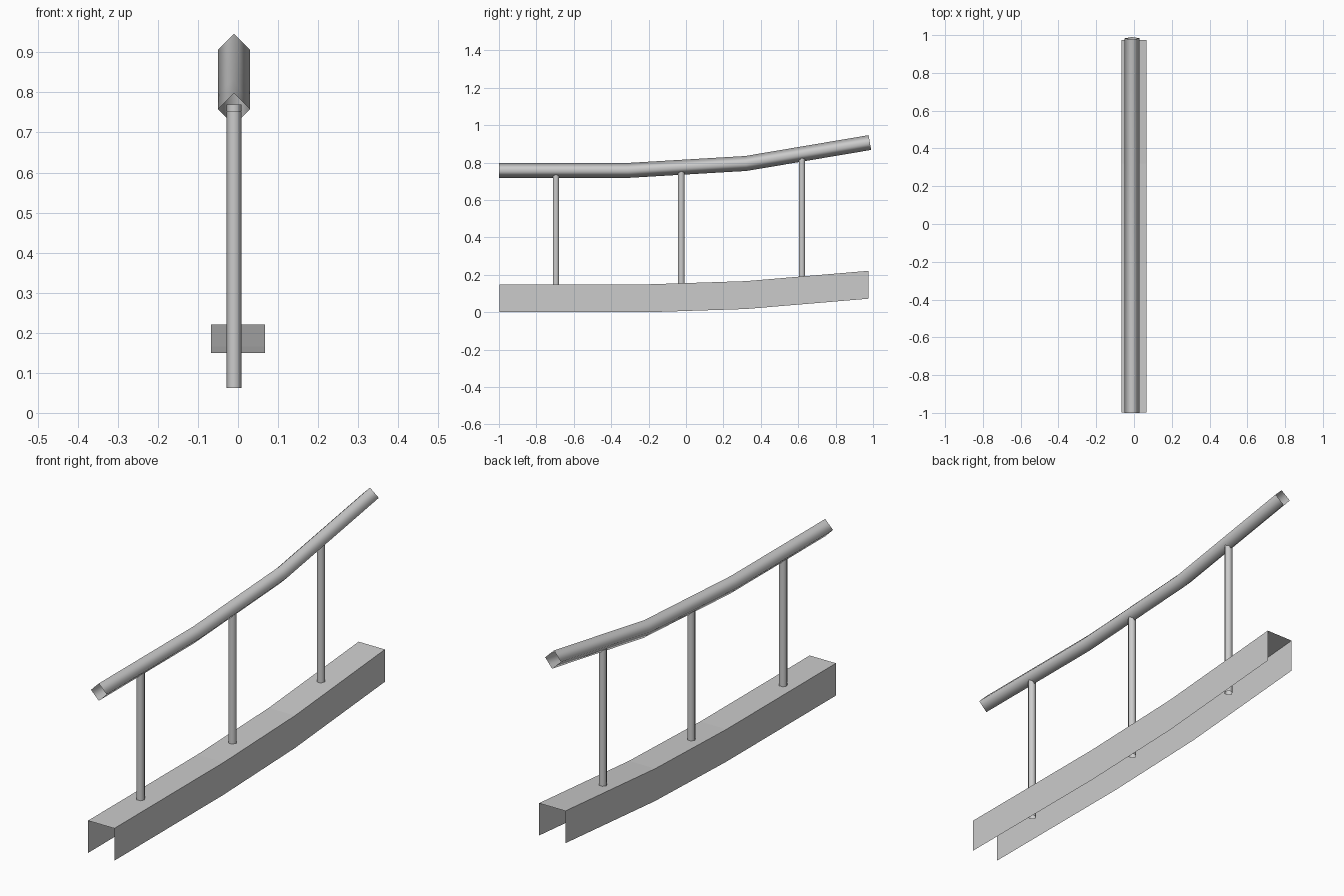
import bpy
import math

cube = bpy.data.objects.get("Cube")
if cube:
    bpy.data.objects.remove(cube, do_unlink=True)

grey = bpy.data.materials.new("plain_grey")
grey.use_nodes = True
GREY = (0.6, 0.6, 0.6, 1.0)
grey.diffuse_color = GREY
grey.node_tree.nodes["Principled BSDF"].inputs["Base Color"].default_value = GREY


def loft(name, rings, closed, smooth):
    """Skin equal-length rings of points into an open-ended sheet or tube."""
    n = len(rings[0])
    verts = [p for ring in rings for p in ring]
    faces = []
    for r in range(len(rings) - 1):
        for i in range(n if closed else n - 1):
            a, b = r * n + i, r * n + (i + 1) % n
            faces.append((a, b, b + n, a + n))
    mesh = bpy.data.meshes.new(name)
    mesh.from_pydata(verts, [], faces)
    mesh.materials.append(grey)
    for p in mesh.polygons:
        p.use_smooth = smooth
    obj = bpy.data.objects.new(name, mesh)
    bpy.context.collection.objects.link(obj)
    return obj


# Base: upside-down U channel, open below and at both ends
W, H = 0.067, 0.149
base_path = [(-0.997, 0.0), (-0.2, 0.0), (0.32, 0.017), (0.975, 0.072)]
loft("base_channel",
     [[(W, y, z), (W, y, z + H), (-W, y, z + H), (-W, y, z)] for y, z in base_path],
     closed=False, smooth=False)

# Handrail: diamond tube with open ends, tilted to follow the path
CX, R = -0.01, 0.04
rail_path = [(-1.0, 0.758, 0), (-0.31, 0.758, 1.5), (0.32, 0.795, 6), (0.983, 0.907, 10)]
rings = []
for y, z, tilt in rail_path:
    dy, dz = -R * math.sin(math.radians(tilt)), R * math.cos(math.radians(tilt))
    rings.append([(CX + R, y, z), (CX, y + dy, z + dz),
                  (CX - R, y, z), (CX, y - dy, z - dz)])
loft("handrail", rings, closed=True, smooth=True)

# Posts: hexagonal, from inside the channel to inside the rail
POST_R = 0.019
posts = {"front_post": (-0.695, 0.062, 0.752),
         "middle_post": (-0.025, 0.07, 0.77),
         "back_post": (0.62, 0.097, 0.84)}
for name, (y, bottom, top) in posts.items():
    post = loft(name, [[(CX + POST_R * math.cos(k * math.pi / 3),
                         y + POST_R * math.sin(k * math.pi / 3), z) for k in range(6)]
                       for z in (bottom, top)], closed=True, smooth=True)
